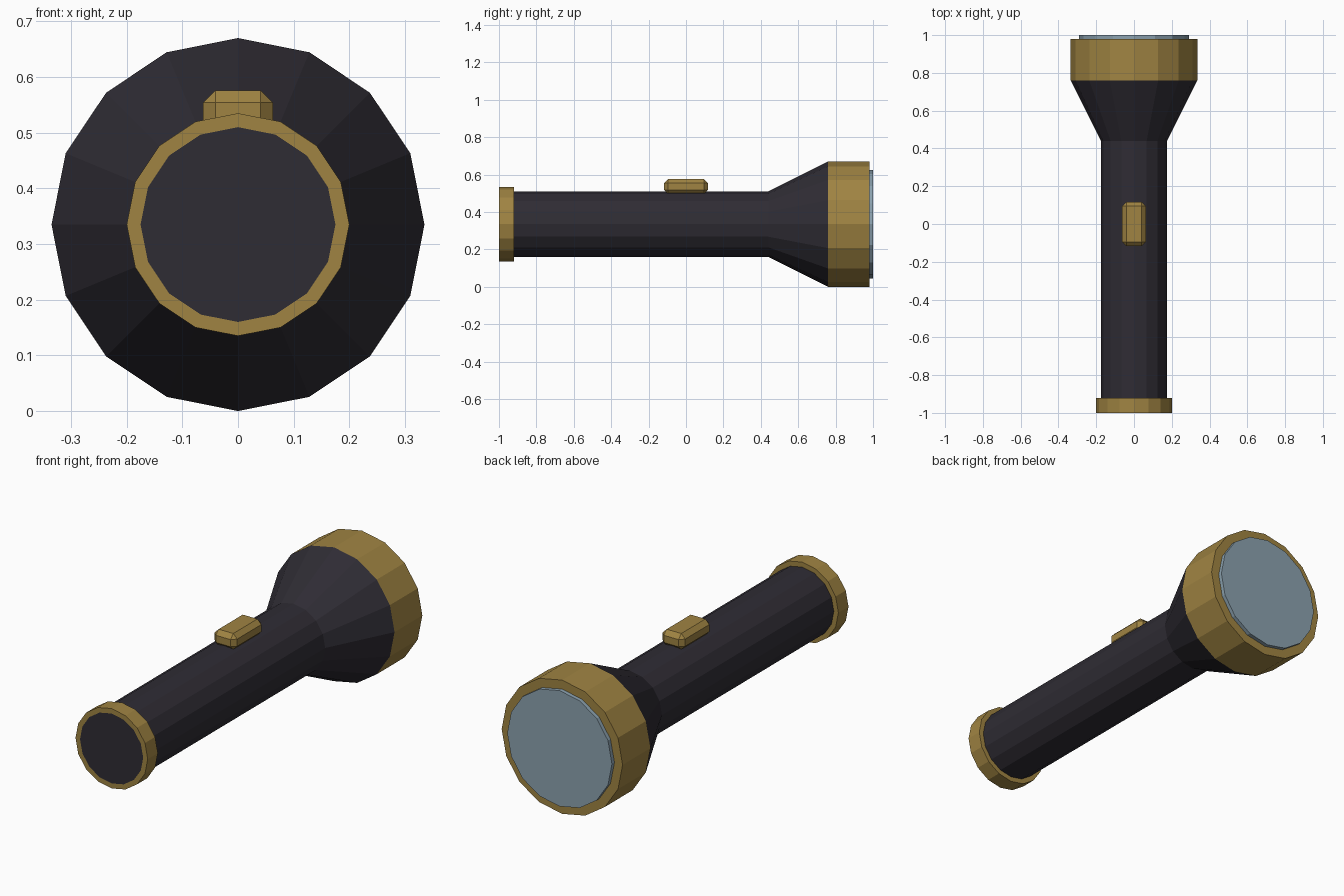
import bpy, bmesh, math

if "Cube" in bpy.data.objects:
    bpy.data.objects.remove(bpy.data.objects["Cube"])

SIDES = 16
AXIS_Z = 0.335  # height of the torch's long axis


def material(name, rgb):
    m = bpy.data.materials.new(name)
    m.diffuse_color = (*rgb, 1)
    m.use_nodes = True
    m.node_tree.nodes["Principled BSDF"].inputs["Base Color"].default_value = m.diffuse_color
    return m


def add_object(name, bm, mat):
    bmesh.ops.recalc_face_normals(bm, faces=bm.faces)
    mesh = bpy.data.meshes.new(name)
    bm.to_mesh(mesh)
    bm.free()
    mesh.materials.append(mat)
    ob = bpy.data.objects.new(name, mesh)
    bpy.context.collection.objects.link(ob)
    return ob


def lathe(name, profile, mat, closed=False):
    """Turn (radius, y) points around the long axis; open profiles get end caps."""
    bm = bmesh.new()
    rings = []
    for r, y in profile:
        angles = [2 * math.pi * i / SIDES for i in range(SIDES)]
        rings.append([bm.verts.new((r * math.sin(a), y, AXIS_Z + r * math.cos(a)))
                      for a in angles])
    pairs = list(zip(rings, rings[1:]))
    if closed:
        pairs.append((rings[-1], rings[0]))
    else:
        bm.faces.new(rings[0])
        bm.faces.new(rings[-1])
    for a, b in pairs:
        for i in range(SIDES):
            j = (i + 1) % SIDES
            bm.faces.new((a[i], a[j], b[j], b[i]))
    return add_object(name, bm, mat)


dark = material("dark_casing", (0.028, 0.025, 0.034))
brass = material("brass", (0.35, 0.23, 0.055))
glass = material("glass", (0.26, 0.36, 0.43))

# Handle tube flaring into the head
lathe("body", [(0.175, -1), (0.175, 0.44), (0.335, 0.76)], dark)

# Brass bands at the tail and round the head
lathe("tail_ring", [(0.175, -1), (0.2, -1), (0.2, -0.92), (0.175, -0.92)], brass, True)
lathe("head_ring", [(0.29, 0.76), (0.335, 0.76), (0.335, 0.98), (0.29, 0.98)], brass, True)

# Lens standing slightly proud of the head
lathe("lens", [(0.29, 0.96), (0.29, 1.0)], glass)

# Chamfered slide switch on top of the handle
bm = bmesh.new()
bmesh.ops.create_cube(bm, size=1)
bmesh.ops.scale(bm, vec=(0.125, 0.235, 0.08), verts=bm.verts)
bmesh.ops.bevel(bm, geom=bm.edges[:], offset=0.022, segments=1, affect='EDGES')
switch = add_object("switch", bm, brass)
switch.location = (0, 0, 0.536)
